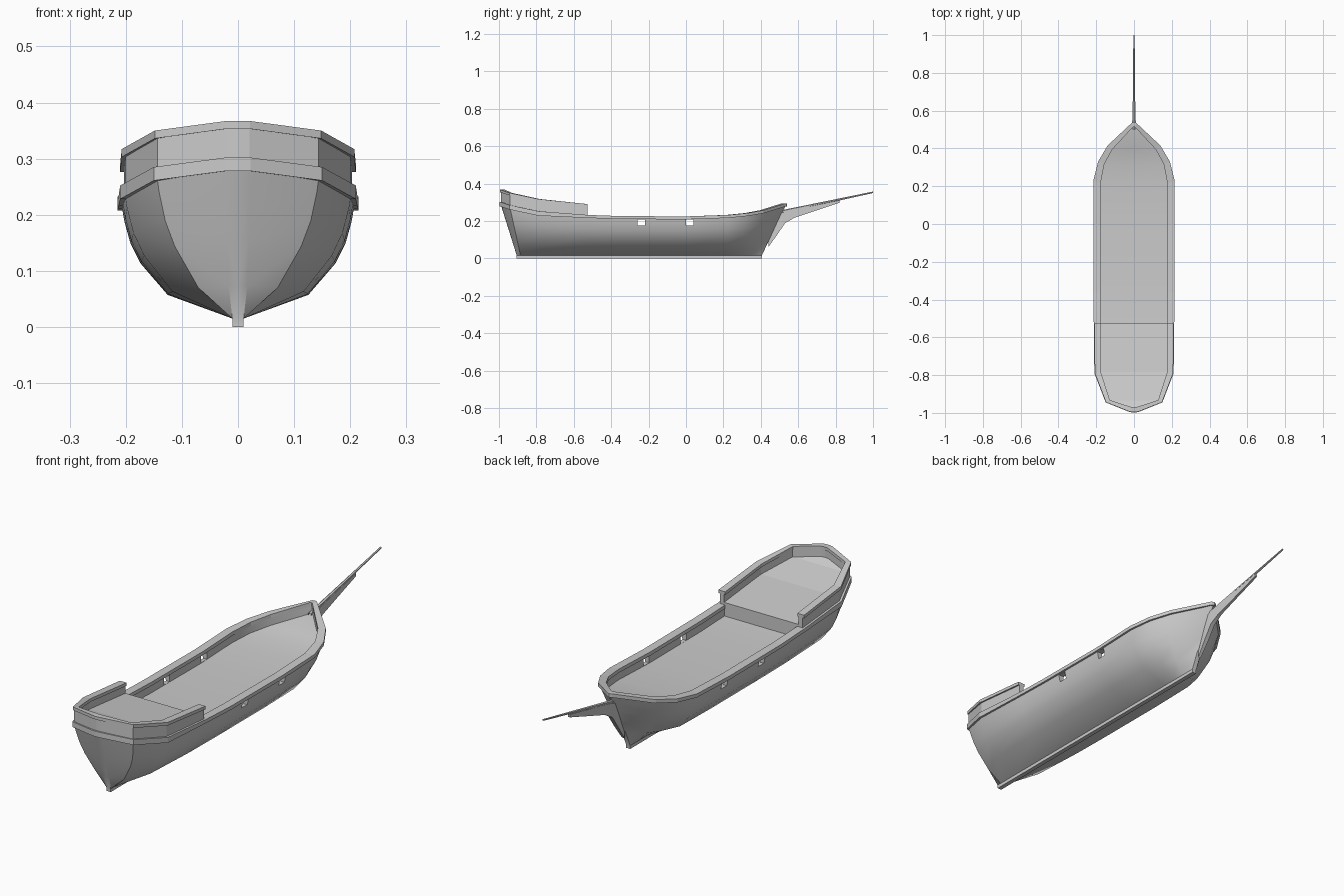
import bpy, bmesh

if "Cube" in bpy.data.objects:
    bpy.data.objects.remove(bpy.data.objects["Cube"])

# Stations, stern to bow: rail outer x, y, inner x, y, rail top z, keel y, fullness exponent
ST = [
    (0.000, -0.998, 0.000, -0.970, 0.302, -0.905, 1.0),
    (0.022, -0.996, 0.018, -0.968, 0.302, -0.905, 1.0),
    (0.150, -0.945, 0.128, -0.932, 0.285, -0.885, 1.5),
    (0.210, -0.790, 0.176, -0.782, 0.252, -0.780, 1.1),
    (0.213, -0.527, 0.177, -0.527, 0.232, -0.527, 1.0),
    (0.215, -0.360, 0.177, -0.360, 0.226, -0.360, 1.0),
    (0.215, 0.000, 0.177, 0.000, 0.224, 0.000, 1.0),
    (0.215, 0.230, 0.177, 0.215, 0.232, 0.215, 1.05),
    (0.190, 0.330, 0.158, 0.315, 0.242, 0.285, 1.4),
    (0.140, 0.415, 0.115, 0.395, 0.257, 0.340, 1.8),
    (0.012, 0.535, 0.006, 0.512, 0.294, 0.405, 1.0),
    (0.000, 0.540, 0.000, 0.515, 0.294, 0.405, 1.0),
]
UPPER_Z = [0.367, 0.367, 0.350, 0.317, 0.290]
# Cross-section: height fraction, width fraction
SECTION = [(0, 0), (0.21, 0.585), (0.49, 0.83), (0.665, 0.92), (0.86, 0.975), (1, 1)]


def loft(name, columns, wrap=False, caps=False, smooth=True):
    """Skin rows of points and mirror them across x = 0."""
    bm = bmesh.new()
    cache = {}

    def face(pts):
        vs = []
        for p in pts:
            k = tuple(round(c, 5) + 0.0 for c in p)
            if k not in cache:
                cache[k] = bm.verts.new(k)
            if cache[k] not in vs:
                vs.append(cache[k])
        if len(vs) > 2 and not bm.faces.get(vs):
            bm.faces.new(vs)

    for s in (1, -1):
        cols = [[(s * x, y, z) for x, y, z in c] for c in columns]
        n = len(cols[0])
        for a, b in zip(cols, cols[1:]):
            for j in range(n if wrap else n - 1):
                k = (j + 1) % n
                face((a[j], b[j], b[k], a[k]))
        if caps:
            face(cols[-1])
    bmesh.ops.recalc_face_normals(bm, faces=bm.faces)
    me = bpy.data.meshes.new(name)
    bm.to_mesh(me)
    bm.free()
    ob = bpy.data.objects.new(name, me)
    bpy.context.collection.objects.link(ob)
    if smooth:
        bpy.ops.object.select_all(action='DESELECT')
        ob.select_set(True)
        bpy.context.view_layer.objects.active = ob
        bpy.ops.object.shade_smooth_by_angle(angle=0.52)
    return ob


def edge_point(st, f):
    """Point between inner (0) and outer (1) rail edge."""
    return st[2] + (st[0] - st[2]) * f, st[3] + (st[1] - st[3]) * f


def ribbon(name, stations, tops, bottoms, f_in, f_out, caps=False):
    """Rectangular strip that follows the ship's outline."""
    cols = []
    for st, t, b in zip(stations, tops, bottoms):
        o, i = edge_point(st, f_out), edge_point(st, f_in)
        cols.append([(*o, b), (*o, t), (*i, t), (*i, b)])
    return loft(name, cols, wrap=True, caps=caps, smooth=False)


# Hull with keel, inner bulwark and main deck as one closed shell
cols = []
for st in ST:
    xo, yo = edge_point(st, 0.8)
    xi, yi = edge_point(st, 0.1)
    top, ky, p = st[4] - 0.008, st[5], st[6]
    kx = min(0.010, xo)
    col = [(0, ky, 0), (kx, ky, 0)]
    for tz, fx in SECTION:
        col.append((kx + (xo - kx) * fx ** p, ky + (yo - ky) * tz, 0.015 + (top - 0.015) * tz))
    deck = st[4] - 0.05
    col += [(xi, yi, top), (xi, yi, deck), (0, yi, deck)]
    cols.append(col)
hull = loft("hull", cols)

# Gun ports cut through both bulwarks
for n, y in enumerate((-0.24, 0.02)):
    bpy.ops.mesh.primitive_cube_add(size=1, location=(0, y, 0.192))
    cut = bpy.context.object
    cut.name = f"port_cutter_{n}"
    cut.scale = (0.6, 0.04, 0.032)
    cut.hide_render = True
    cut.display_type = 'WIRE'
    mod = hull.modifiers.new("port", 'BOOLEAN')
    mod.object = cut
    mod.operation = 'DIFFERENCE'
    mod.solver = 'EXACT'

# Rails and raised stern bulwark
sheer = [s[4] for s in ST]
ribbon("lower_rail", ST, sheer, [z - 0.016 - 0.008 * (z > 0.25 and s[1] < 0) for z, s in zip(sheer, ST)], 0, 1)
aft = ST[:5]
ribbon("stern_bulwark", aft, [z - 0.005 for z in UPPER_Z], [z - 0.01 for z in sheer[:5]], 0.15, 0.72, True)
ribbon("upper_rail", aft, UPPER_Z, [z - 0.014 for z in UPPER_Z], 0, 0.92, True)

# Quarterdeck with its forward bulkhead
cols = []
for st, z in zip(aft, UPPER_Z):
    x, y = edge_point(st, 0.2)
    cols.append([(0, y, z - 0.048), (x, y, z - 0.048)])
x, y = edge_point(aft[-1], 0.2)
cols.append([(0, y, 0.17), (x, y, 0.17)])
loft("quarterdeck", cols, smooth=False)

# Beakhead knee under the bowsprit: y, top z, bottom z, half width
KNEE = [(0.44, 0.20, 0.06, 0.006), (0.49, 0.235, 0.13, 0.010), (0.53, 0.25, 0.188, 0.010),
        (0.58, 0.262, 0.217, 0.008), (0.68, 0.281, 0.25, 0.006), (0.82, 0.31, 0.297, 0.005)]
loft("beakhead_knee", [[(0, y, t), (w, y, t), (w, y, b), (0, y, b)] for y, t, b, w in KNEE], caps=True)

# Bowsprit
SPRIT = [(0.50, 0.247, 0.008), (1.0, 0.353, 0.004)]
loft("bowsprit", [[(0, y, z + r), (r * 0.87, y, z + r / 2), (r * 0.87, y, z - r / 2), (0, y, z - r)]
                  for y, z, r in SPRIT], caps=True)
